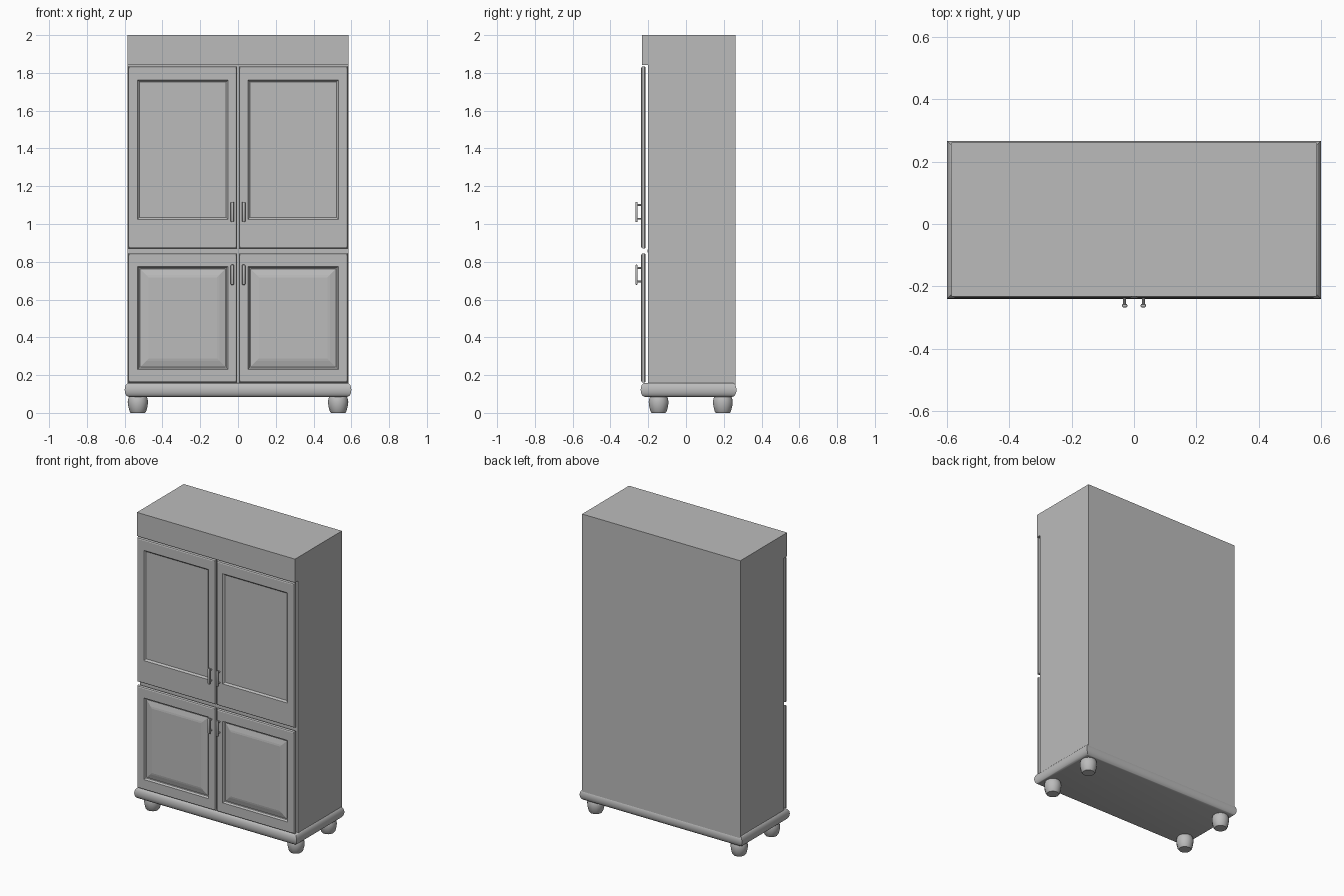
import bpy, bmesh, math
from mathutils import Matrix

cube = bpy.data.objects.get("Cube")
if cube:
    bpy.data.objects.remove(cube, do_unlink=True)

grey = bpy.data.materials.new("painted grey")
grey.use_nodes = True
grey.diffuse_color = (0.5, 0.5, 0.5, 1)
grey.node_tree.nodes["Principled BSDF"].inputs["Base Color"].default_value = (0.5, 0.5, 0.5, 1)


def finish(bm, name, smooth=False):
    bmesh.ops.recalc_face_normals(bm, faces=bm.faces)
    mesh = bpy.data.meshes.new(name)
    bm.to_mesh(mesh)
    bm.free()
    mesh.materials.append(grey)
    ob = bpy.data.objects.new(name, mesh)
    bpy.context.collection.objects.link(ob)
    if smooth:
        bpy.ops.object.select_all(action='DESELECT')
        ob.select_set(True)
        bpy.context.view_layer.objects.active = ob
        bpy.ops.object.shade_smooth_by_angle(angle=math.radians(35))
    return ob


def loft(bm, rings):
    """Skin a list of equal-length point rings and cap both ends."""
    loops = [[bm.verts.new(p) for p in ring] for ring in rings]
    n = len(loops[0])
    for a, b in zip(loops, loops[1:]):
        for i in range(n):
            j = (i + 1) % n
            bm.faces.new((a[i], a[j], b[j], b[i]))
    bm.faces.new(loops[0])
    bm.faces.new(loops[-1])


# Carcass with overhanging top fascia, extruded from its side profile
W = 0.585
profile = [(0.262, 0.12), (0.262, 2), (-0.233, 2), (-0.233, 1.842), (-0.2, 1.842), (-0.2, 0.12)]
bm = bmesh.new()
loft(bm, [[(x, y, z) for y, z in profile] for x in (-W, W)])
finish(bm, "cabinet_body")

# Bullnose base moulding
bm = bmesh.new()
rings = []
STEPS = 10
for k in range(STEPS + 1):
    a = math.pi * (k / STEPS - 0.5)
    inset = 0.022 * (1 - math.cos(a))
    z = 0.122 + 0.037 * math.sin(a)
    x, y0, y1 = 0.6 - inset, -0.24 + inset, 0.267 - inset
    rings.append([(-x, y0, z), (x, y0, z), (x, y1, z), (-x, y1, z)])
loft(bm, rings)
finish(bm, "base_moulding", True)


# Doors: nested rectangles stepping through the edge, frame and panel
def door(name, side, z0, z1, p0, p1, raised):
    def rect(x0, x1, lo, hi, d, y):
        return [(side * (x0 + d), y, lo + d), (side * (x1 - d), y, lo + d),
                (side * (x1 - d), y, hi - d), (side * (x0 + d), y, hi - d)]

    outer = (0.004, 0.582, z0, z1)
    panel = (0.053, 0.531, p0, p1)
    rings = [rect(*outer, 0.006, -0.214), rect(*outer, 0, -0.219),
             rect(*outer, 0, -0.228), rect(*outer, 0.003, -0.234),
             rect(*outer, 0.009, -0.237), rect(*panel, 0, -0.237)]
    if raised:
        rings += [rect(*panel, 0.007, -0.225), rect(*panel, 0.012, -0.223),
                  rect(*panel, 0.045, -0.232), rect(*panel, 0.057, -0.234)]
    else:
        rings += [rect(*panel, 0.004, -0.232), rect(*panel, 0.01, -0.226)]
    bm = bmesh.new()
    loft(bm, rings)
    finish(bm, name)


# Pull handles: rounded bar on two posts
def handle(name, side, z):
    bm = bmesh.new()
    x = side * 0.03
    bmesh.ops.create_cube(bm, size=1, matrix=Matrix.Translation((x, -0.262, z))
                          @ Matrix.Diagonal((0.017, 0.011, 0.107, 1)))
    bmesh.ops.bevel(bm, geom=bm.edges[:], offset=0.004, segments=2, profile=0.5, affect='EDGES')
    for dz in (-0.036, 0.036):
        bmesh.ops.create_cone(bm, cap_ends=True, segments=10, radius1=0.005, radius2=0.005,
                              depth=0.026, matrix=Matrix.Translation((x, -0.246, z + dz))
                              @ Matrix.Rotation(math.pi / 2, 4, 'X'))
    finish(bm, name, True)


for side, label in ((1, "left"), (-1, "right")):
    door("upper_door_" + label, side, 0.87, 1.835, 1.025, 1.762, False)
    door("lower_door_" + label, side, 0.16, 0.845, 0.23, 0.775, True)
    handle("upper_handle_" + label, side, 1.064)
    handle("lower_handle_" + label, side, 0.731)

# Rail showing between the doors
bm = bmesh.new()
bmesh.ops.create_cube(bm, size=1, matrix=Matrix.Translation((0, -0.198, 0.857))
                      @ Matrix.Diagonal((1.11, 0.01, 0.016, 1)))
finish(bm, "middle_rail")

# Turned bun feet
foot_profile = [(0.038, 0), (0.044, 0.008), (0.051, 0.035), (0.054, 0.058), (0.05, 0.078), (0.044, 0.092)]
SIDES = 14
for fx, lx in ((0.53, "left"), (-0.53, "right")):
    for fy, ly in ((-0.145, "front"), (0.195, "back")):
        bm = bmesh.new()
        loft(bm, [[(fx + r * math.cos(math.tau * i / SIDES), fy + r * math.sin(math.tau * i / SIDES), z)
                   for i in range(SIDES)] for r, z in foot_profile])
        finish(bm, f"{ly}_foot_{lx}", True)
